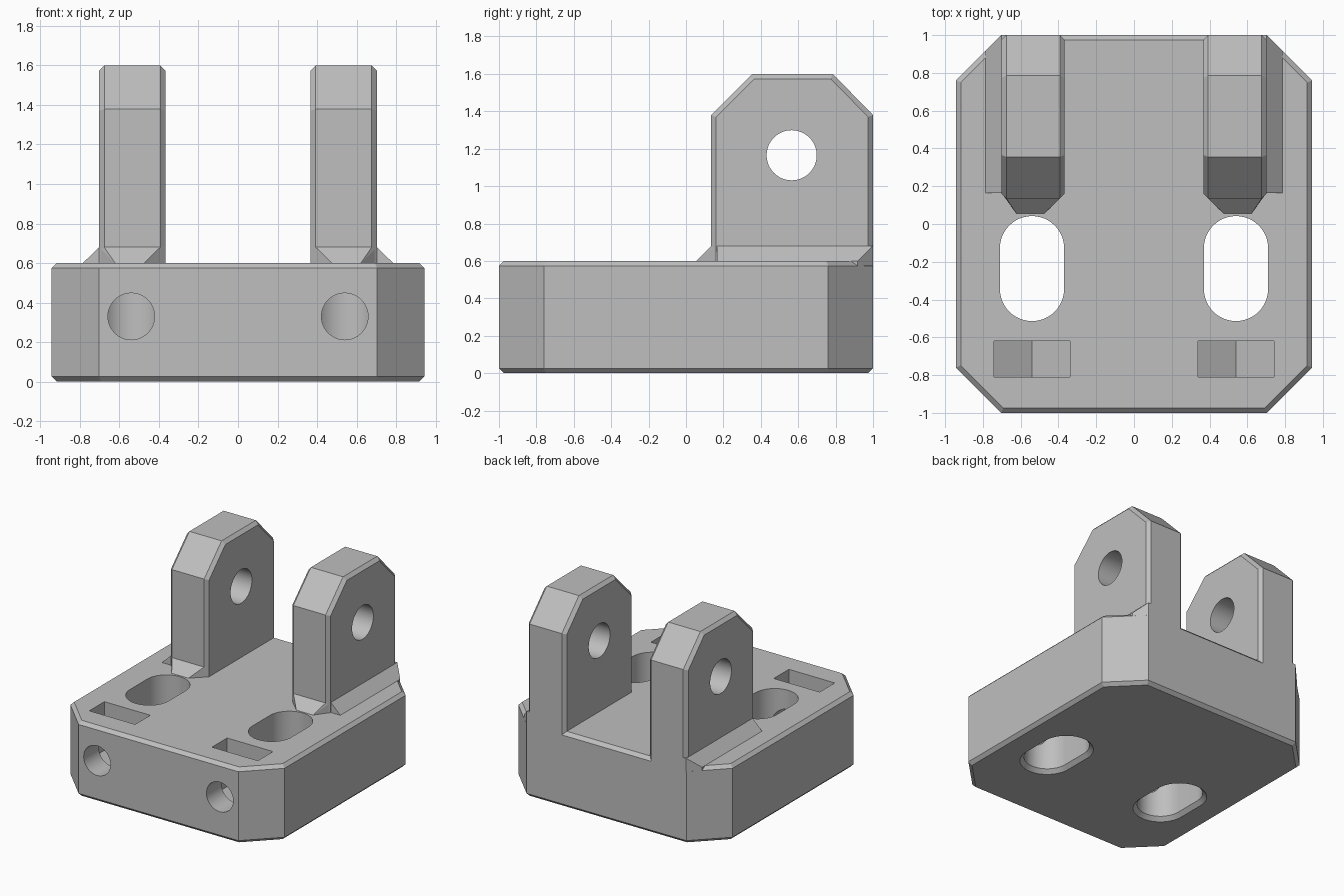
import bpy, bmesh, math

if "Cube" in bpy.data.objects:
    bpy.data.objects.remove(bpy.data.objects["Cube"], do_unlink=True)

grey = bpy.data.materials.new("plain grey")
grey.use_nodes = True
COLOUR = (0.52, 0.52, 0.52, 1)
grey.diffuse_color = COLOUR
grey.node_tree.nodes["Principled BSDF"].inputs["Base Color"].default_value = COLOUR

CHAMFER = 0.026
TOP = 0.6
SEAT = TOP - CHAMFER      # height where the lugs meet the base walls
BOLT_X = 0.54


def to_object(name, bm):
    bmesh.ops.recalc_face_normals(bm, faces=bm.faces[:])
    mesh = bpy.data.meshes.new(name)
    bm.to_mesh(mesh)
    bm.free()
    mesh.materials.append(grey)
    obj = bpy.data.objects.new(name, mesh)
    bpy.context.collection.objects.link(obj)
    return obj


def loft(rings):
    """Closed solid through matching rings of points."""
    bm = bmesh.new()
    loops = [[bm.verts.new(p) for p in ring] for ring in rings]
    n = len(loops[0])
    for a, b in zip(loops, loops[1:]):
        for i in range(n):
            j = (i + 1) % n
            bm.faces.new((a[i], a[j], b[j], b[i]))
    bm.faces.new(loops[0][::-1])
    bm.faces.new(loops[-1])
    bmesh.ops.recalc_face_normals(bm, faces=bm.faces[:])
    return bm


def hull(name, points):
    bm = bmesh.new()
    for p in points:
        bm.verts.new(p)
    result = bmesh.ops.convex_hull(bm, input=bm.verts[:])
    loose = [v for v in bm.verts if not v.link_faces]
    bmesh.ops.delete(bm, geom=loose, context='VERTS')
    bmesh.ops.dissolve_limit(bm, angle_limit=0.01, verts=bm.verts[:], edges=bm.edges[:])
    return to_object(name, bm)


def circle(cu, cv, r, n=48, turn=0.0):
    return [(cu + r * math.cos(turn + 2 * math.pi * i / n),
             cv + r * math.sin(turn + 2 * math.pi * i / n)) for i in range(n)]


def cut(obj, cutters):
    bpy.context.view_layer.objects.active = obj
    for c in cutters:
        c.hide_render = True
        mod = obj.modifiers.new("cut", 'BOOLEAN')
        mod.operation = 'DIFFERENCE'
        mod.solver = 'EXACT'
        mod.object = c
        bpy.ops.object.modifier_apply(modifier=mod.name)
        bpy.data.objects.remove(c, do_unlink=True)


def smooth(obj):
    bpy.ops.object.select_all(action='DESELECT')
    obj.select_set(True)
    bpy.context.view_layer.objects.active = obj
    bpy.ops.object.shade_smooth_by_angle(angle=math.radians(25))


# Base block: clipped rectangle with chamfered rims
quarter = [(0.943, 0.76), (0.703, 1.0)]
outline = (quarter + [(-x, y) for x, y in quarter[::-1]]
           + [(-x, -y) for x, y in quarter] + [(x, -y) for x, y in quarter[::-1]])
bm = loft([[(x, y, z) for x, y in outline] for z in (0, TOP)])
rims = [e for e in bm.edges if abs(e.verts[0].co.z - e.verts[1].co.z) < 0.01]
bmesh.ops.bevel(bm, geom=rims, offset=CHAMFER, segments=1, affect='EDGES')
base = to_object("base_block", bm)


def slot_ring(cx, r, z, n=24):
    """Stadium outline running along y."""
    pts = []
    for cy, start in ((-0.128, 0), (-0.344, math.pi)):
        for i in range(n + 1):
            a = start + math.pi * i / n
            pts.append((cx + r * math.cos(a), cy + r * math.sin(a), z))
    return pts


# Slots, bolt holes and nut pockets in the base
for s in (-1, 1):
    cx = s * BOLT_X
    slot = loft([slot_ring(cx, r, z) for r, z in ((0.23, -0.03), (0.17, 0.03), (0.17, 0.7))])
    bolt = loft([[(u, y, v) for u, v in circle(cx, 0.33, 0.118)] for y in (-1.1, -0.36)])
    w = 0.202
    pocket_profile = [(cx - w, 0.7), (cx - w, 0.213), (cx, 0.096), (cx + w, 0.213), (cx + w, 0.7)]
    pocket = loft([[(u, y, v) for u, v in pocket_profile] for y in (-0.81, -0.62)])
    cut(base, [to_object("slot_cutter", slot), to_object("bolt_cutter", bolt),
               to_object("pocket_cutter", pocket)])
smooth(base)

# Hinge lugs with flared feet
INNER, OUTER = 0.367, 0.702
FRONT, BACK = 0.135, 1.0
FLARE_TOP = 0.68
lug_profile = [(FRONT, SEAT), (FRONT, 1.38), (0.355, 1.6), (0.785, 1.6), (BACK, 1.38), (BACK, SEAT)]
for s, side in ((-1, "right"), (1, "left")):
    bm = loft([[(s * x, y, z) for y, z in lug_profile] for x in (INNER, OUTER)])
    cap_edges = [e for e in bm.edges
                 if abs(e.verts[0].co.x - e.verts[1].co.x) < 0.01
                 and max(v.co.z for v in e.verts) > TOP]
    bmesh.ops.bevel(bm, geom=cap_edges, offset=CHAMFER, segments=1, affect='EDGES')
    lug = to_object(side + "_hinge_lug", bm)
    pin = loft([[(s * x, u, v) for u, v in circle(0.565, 1.165, 0.134)] for x in (0.2, 0.9)])
    cut(lug, [to_object("pin_cutter", pin)])
    smooth(lug)

    # Outer flare, trimmed to the clipped corner of the base
    flare, start = 0.785, 0.165
    trim = 1.703 - flare
    low = [(0.6, start), (flare, start), (flare, trim), (OUTER, BACK), (0.6, BACK)]
    high = [(0.6, start), (OUTER, start), (OUTER, BACK), (0.6, BACK)]
    hull(side + "_outer_flare",
         [(s * x, y, z) for x, y in low for z in (SEAT, TOP)]
         + [(s * x, y, FLARE_TOP) for x, y in high])

    # Front flare
    low = [(0.475, 0.055), (0.622, 0.055), (OUTER, start), (INNER, 0.16)]
    high = [(INNER + CHAMFER, FRONT), (OUTER - CHAMFER, FRONT), (OUTER, start), (INNER, 0.16)]
    hull(side + "_front_flare",
         [(s * x, y, z) for x, y in low for z in (SEAT, TOP)]
         + [(s * x, y, FLARE_TOP) for x, y in high])
